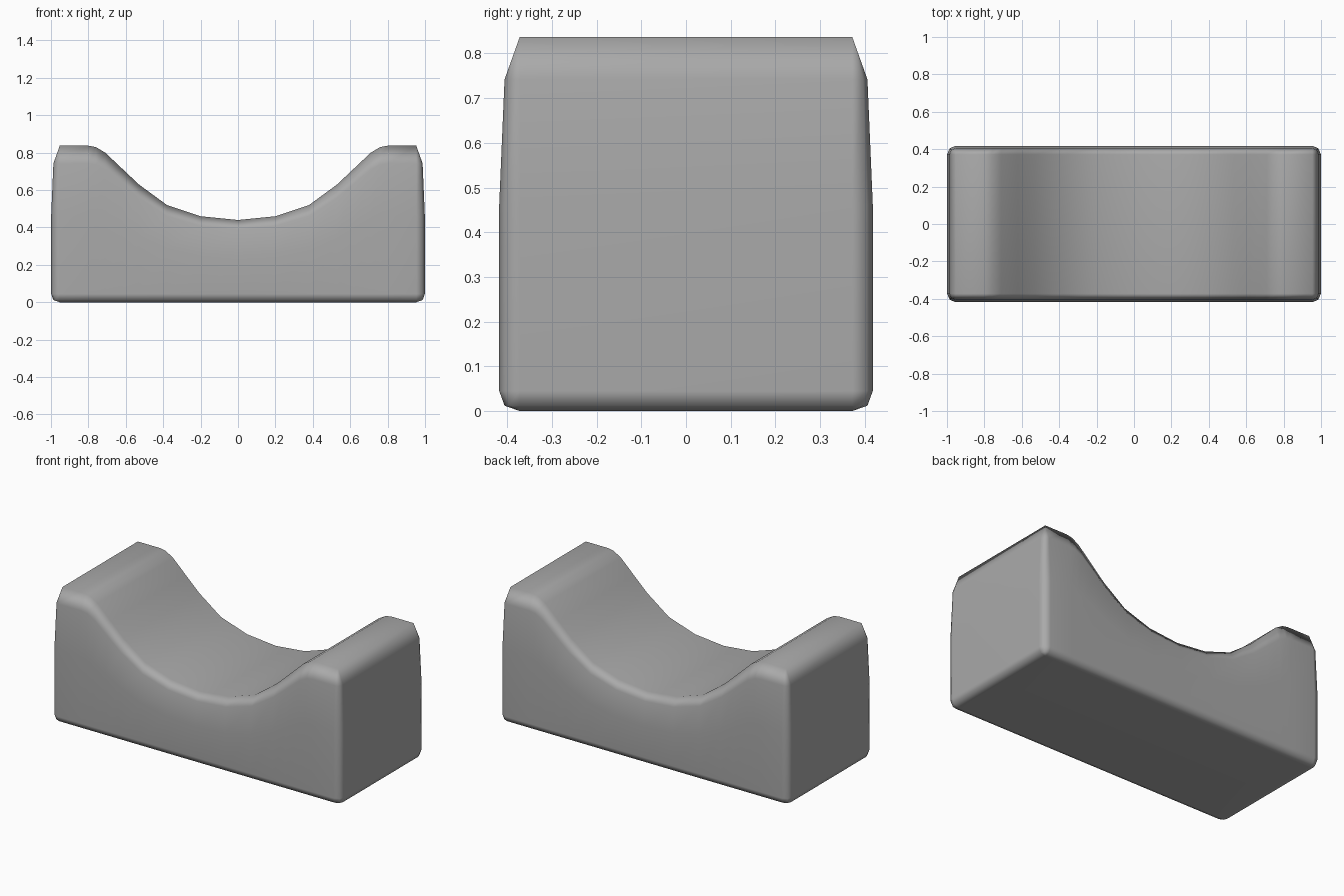
import bpy, bmesh

if "Cube" in bpy.data.objects:
    bpy.data.objects.remove(bpy.data.objects["Cube"], do_unlink=True)

HALF_X, HALF_Y, ROUND, TOP = 0.953, 0.372, 0.046, 0.837

# Half of the saddle curve: distance from the middle, height
CURVE = [(0, .44), (.2, .46), (.38, .52), (.53, .63), (.62, .715),
         (.71, .80), (.76, .83), (.80, TOP), (HALF_X, TOP)]
stations = [(-x, h) for x, h in reversed(CURVE[1:])] + CURVE

# Outline seen from above: core point, outward direction, saddle height
front = [(x, -HALF_Y, 0, -1, h) for x, h in stations]
right_end = [(HALF_X, s * HALF_Y, dx, s * dy, TOP)
             for s, dx, dy in ((-1, .71, .71), (-1, 1, 0), (1, 1, 0), (1, .71, .71))]
half = front + right_end
outline = half + [(-x, -y, -dx, -dy, h) for x, y, dx, dy, h in half]

# Layers from the base to the saddle: outward reach, height rule
layers = [(0, lambda h: 0),
          (.034, lambda h: .012),
          (ROUND, lambda h: .045),
          (ROUND, lambda h: h * .55),
          (.034, lambda h: h - .095 * h / TOP),
          (0, lambda h: h)]

bm = bmesh.new()
rings = [[bm.verts.new((x + dx * reach, y + dy * reach, height(h)))
          for x, y, dx, dy, h in outline] for reach, height in layers]
count, n = len(outline), len(front)

# Walls and rounded edges
for low, high in zip(rings, rings[1:]):
    for i in range(count):
        j = (i + 1) % count
        bm.faces.new((low[i], low[j], high[j], high[i]))

# Saddle surface and underside
for ring in (rings[0], rings[-1]):
    back = ring[len(half):len(half) + n][::-1]
    for i in range(n - 1):
        bm.faces.new((ring[i], ring[i + 1], back[i + 1], back[i]))

bmesh.ops.remove_doubles(bm, verts=bm.verts, dist=.0005)
bmesh.ops.recalc_face_normals(bm, faces=bm.faces)
for face in bm.faces:
    face.smooth = True

mesh = bpy.data.meshes.new("saddle_rest")
bm.to_mesh(mesh)
bm.free()
rest = bpy.data.objects.new("saddle_rest", mesh)
bpy.context.collection.objects.link(rest)

# Keep the broad faces flat while the edges stay soft
weighted = rest.modifiers.new("flat_faces", 'WEIGHTED_NORMAL')
weighted.keep_sharp = True

# Plain grey
grey = bpy.data.materials.new("grey")
grey.use_nodes = True
grey.diffuse_color = (.4, .4, .4, 1)
grey.node_tree.nodes["Principled BSDF"].inputs["Base Color"].default_value = (.4, .4, .4, 1)
mesh.materials.append(grey)
